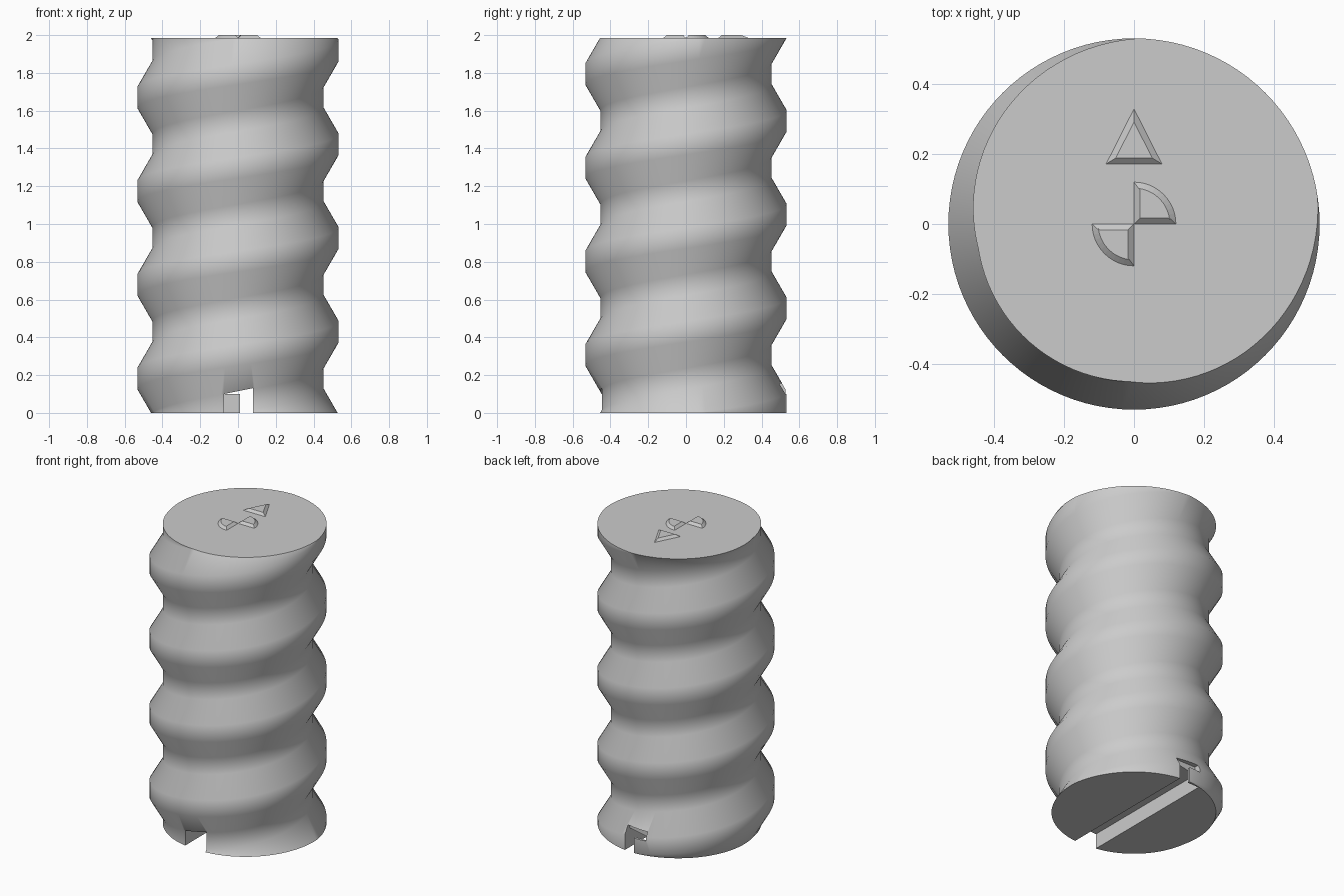
import bpy, bmesh, math

if "Cube" in bpy.data.objects:
    bpy.data.objects.remove(bpy.data.objects["Cube"])

TAU = 2 * math.pi
TOP, PITCH = 1.985, 0.496
CREST, ROOT, FLAT = 0.532, 0.452, 0.11
CREST_Z = 0.43          # crest height on the +x side
SEGMENTS = 96

grey = bpy.data.materials.new("plain grey")
grey.use_nodes = True
grey.diffuse_color = (0.6, 0.6, 0.6, 1)
bsdf = next(n for n in grey.node_tree.nodes if n.type == 'BSDF_PRINCIPLED')
bsdf.inputs["Base Color"].default_value = grey.diffuse_color
bsdf.inputs["Roughness"].default_value = 0.6


def make_object(name, bm):
    bmesh.ops.recalc_face_normals(bm, faces=bm.faces)
    mesh = bpy.data.meshes.new(name)
    bm.to_mesh(mesh)
    bm.free()
    mesh.materials.append(grey)
    obj = bpy.data.objects.new(name, mesh)
    bpy.context.collection.objects.link(obj)
    return obj


def select_only(obj):
    bpy.ops.object.select_all(action='DESELECT')
    obj.select_set(True)
    bpy.context.view_layer.objects.active = obj


# Threaded rod: a trapezoid profile swept along a helix, trimmed at both ends
def threaded_rod():
    bm = bmesh.new()
    half = FLAT / 2
    profile = [(CREST, -half), (CREST, half),
               (ROOT, PITCH / 2 - half), (ROOT, PITCH / 2 + half)]
    columns = []
    for i in range(SEGMENTS + 1):
        a = TAU * i / SEGMENTS
        column = []
        for turn in range(-3, 6):
            for r, dz in profile:
                z = CREST_Z + dz + PITCH * (turn + i / SEGMENTS)
                column.append(bm.verts.new((r * math.cos(a), r * math.sin(a), z)))
        columns.append(column)
    for left, right in zip(columns, columns[1:]):
        for j in range(len(left) - 1):
            bm.faces.new((left[j], right[j], right[j + 1], left[j + 1]))
    bmesh.ops.remove_doubles(bm, verts=bm.verts, dist=1e-4)
    for height, side in ((0, -1), (TOP, 1)):
        bmesh.ops.bisect_plane(bm, geom=bm.verts[:] + bm.edges[:] + bm.faces[:],
                               dist=1e-6, plane_co=(0, 0, height),
                               plane_no=(0, 0, side), clear_outer=True)
        rim = [e for e in bm.edges if e.is_boundary
               and all(abs(v.co.z - height) < 1e-4 for v in e.verts)]
        bmesh.ops.holes_fill(bm, edges=rim, sides=0)
    return make_object("threaded_rod", bm)


# Cut a box from the rod; its ceiling climbs slightly with the thread
def cut_box(target, x, y, z, slope=0.0):
    bm = bmesh.new()
    bmesh.ops.create_cube(bm, size=1)
    for v in bm.verts:
        high = v.co.z > 0
        v.co = [span[c > 0] for span, c in zip((x, y, z), v.co)]
        if high:
            v.co.z += slope * v.co.x
    cutter = make_object("slot_cutter", bm)
    cutter.hide_render = True
    mod = target.modifiers.new("slot", 'BOOLEAN')
    mod.operation, mod.solver, mod.object = 'DIFFERENCE', 'EXACT', cutter
    select_only(target)
    bpy.ops.object.modifier_apply(modifier=mod.name)
    bpy.data.objects.remove(cutter)


rod = threaded_rod()
# Driver slot across the base, with a thin skin left over half of the back end
cut_box(rod, (-0.075, 0.08), (-0.8, 0.515), (-0.1, 0.115), 0.2)
cut_box(rod, (0.01, 0.08), (0.48, 0.8), (-0.1, 0.155))
cut_box(rod, (-0.075, 0.02), (0.48, 0.8), (0.1, 0.155))
select_only(rod)
bpy.ops.object.shade_smooth_by_angle(angle=math.radians(40))


# Raised marks with sloping sides on the top face
def raised_mark(name, points):
    bm = bmesh.new()
    face = bm.faces.new([bm.verts.new((x, y, TOP)) for x, y in points])
    face.normal_update()
    bmesh.ops.inset_region(bm, faces=[face], thickness=0.017, depth=2 - TOP,
                           use_boundary=True, use_even_offset=True)
    return make_object(name, bm)


raised_mark("triangle_mark", [(-0.08, 0.172), (0.08, 0.172), (0, 0.33)])
for name, sign in (("quarter_mark_back", 1), ("quarter_mark_front", -1)):
    arc = [math.pi / 2 * i / 12 for i in range(13)]
    raised_mark(name, [(0, 0)] + [(sign * 0.12 * math.cos(a),
                                   sign * 0.12 * math.sin(a)) for a in arc])
